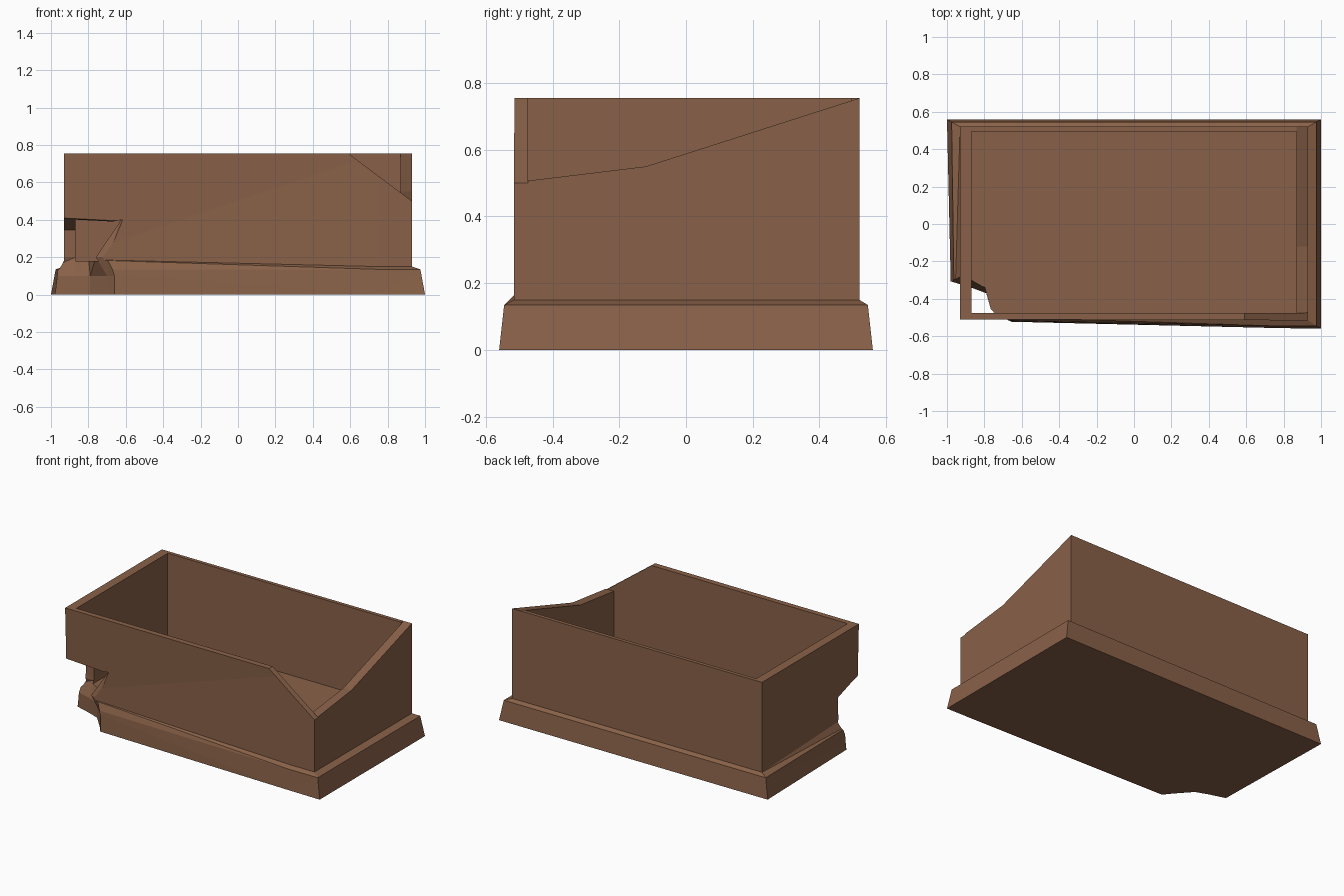
import bpy, bmesh

cube = bpy.data.objects.get("Cube")
if cube:
    bpy.data.objects.remove(cube, do_unlink=True)

stone = bpy.data.materials.new("brown_stone")
stone.use_nodes = True
colour = (0.25, 0.12, 0.065, 1)
stone.diffuse_color = colour
stone.node_tree.nodes["Principled BSDF"].inputs["Base Color"].default_value = colour


def loft(name, rings):
    """Solid through matching rings of points, capped at both ends."""
    bm = bmesh.new()
    loops = [[bm.verts.new(p) for p in ring] for ring in rings]
    n = len(loops[0])
    for low, high in zip(loops, loops[1:]):
        for i in range(n):
            j = (i + 1) % n
            bm.faces.new((low[i], low[j], high[j], high[i]))
    bm.faces.new(loops[0])
    bm.faces.new(loops[-1])
    bmesh.ops.triangulate(bm, faces=bm.faces)
    bmesh.ops.recalc_face_normals(bm, faces=bm.faces)
    mesh = bpy.data.meshes.new(name)
    bm.to_mesh(mesh)
    bm.free()
    mesh.materials.append(stone)
    obj = bpy.data.objects.new(name, mesh)
    bpy.context.collection.objects.link(obj)
    return obj


def flat(points, z):
    return [(x, y, z) for x, y in points]


def carve(target, cutter):
    """Subtract the cutter and discard it."""
    cutter.hide_render = True
    mod = target.modifiers.new("carve", 'BOOLEAN')
    mod.operation = 'DIFFERENCE'
    mod.solver = 'EXACT'
    mod.object = cutter
    bpy.context.view_layer.objects.active = target
    bpy.ops.object.modifier_apply(modifier=mod.name)
    bpy.data.objects.remove(cutter, do_unlink=True)


# Chest with flared plinth; the front ledge is worn toward one end
chest = loft("stone_chest", [
    flat([(-1, .56), (1, .56), (1, -.56), (.75, -.556), (-.975, -.515)], 0),
    flat([(-.975, .545), (.975, .545), (.975, -.545), (.75, -.545), (-.96, -.51)], .135),
    [(-.93, .52, .15), (.93, .52, .15), (.93, -.515, .15), (.75, -.515, .15), (-.93, -.49, .19)],
    flat([(-.93, .52), (.93, .52), (.93, -.515), (.75, -.515), (-.93, -.51)], .755),
])

# Hollow interior
inside = [(-.87, .495), (.87, .495), (.87, -.475), (-.87, -.475)]
carve(chest, loft("cavity_cutter", [flat(inside, .18), flat(inside, 1)]))

# Broken top of the end wall
end_profile = [(.52, .755), (-.12, .55), (-.475, .507), (-.475, 1), (.52, 1)]
carve(chest, loft("end_break_cutter",
                  [[(x, y, z) for y, z in end_profile] for x in (.868, 1.2)]))

# Chipped corner of the front wall
corner_profile = [(.59, .755), (.95, .485), (1.2, .485), (1.2, 1), (.59, 1)]
carve(chest, loft("corner_break_cutter",
                  [[(x, y, z) for x, z in corner_profile] for y in (-.7, -.474)]))

# Hole knocked through the lower front corner, floor and plinth
foot = [(-1.1, -.27), (-.87, -.34), (-.79, -.37), (-.7, -.47), (-.66, -.52), (-.66, -.7), (-1.1, -.7)]
waist = [(-1.1, -.3), (-.87, -.29), (-.8, -.33), (-.76, -.475), (-.69, -.51), (-.69, -.65), (-1.1, -.65)]
roof = [(-1.1, -.29, .345), (-.87, -.29, .345), (-.78, -.38, .375), (-.63, -.472, .4),
        (-.61, -.51, .4), (-.61, -.53, .4), (-1.1, -.53, .425)]
carve(chest, loft("hole_cutter", [flat(foot, -.1), flat(foot, .1), flat(waist, .2), roof]))
